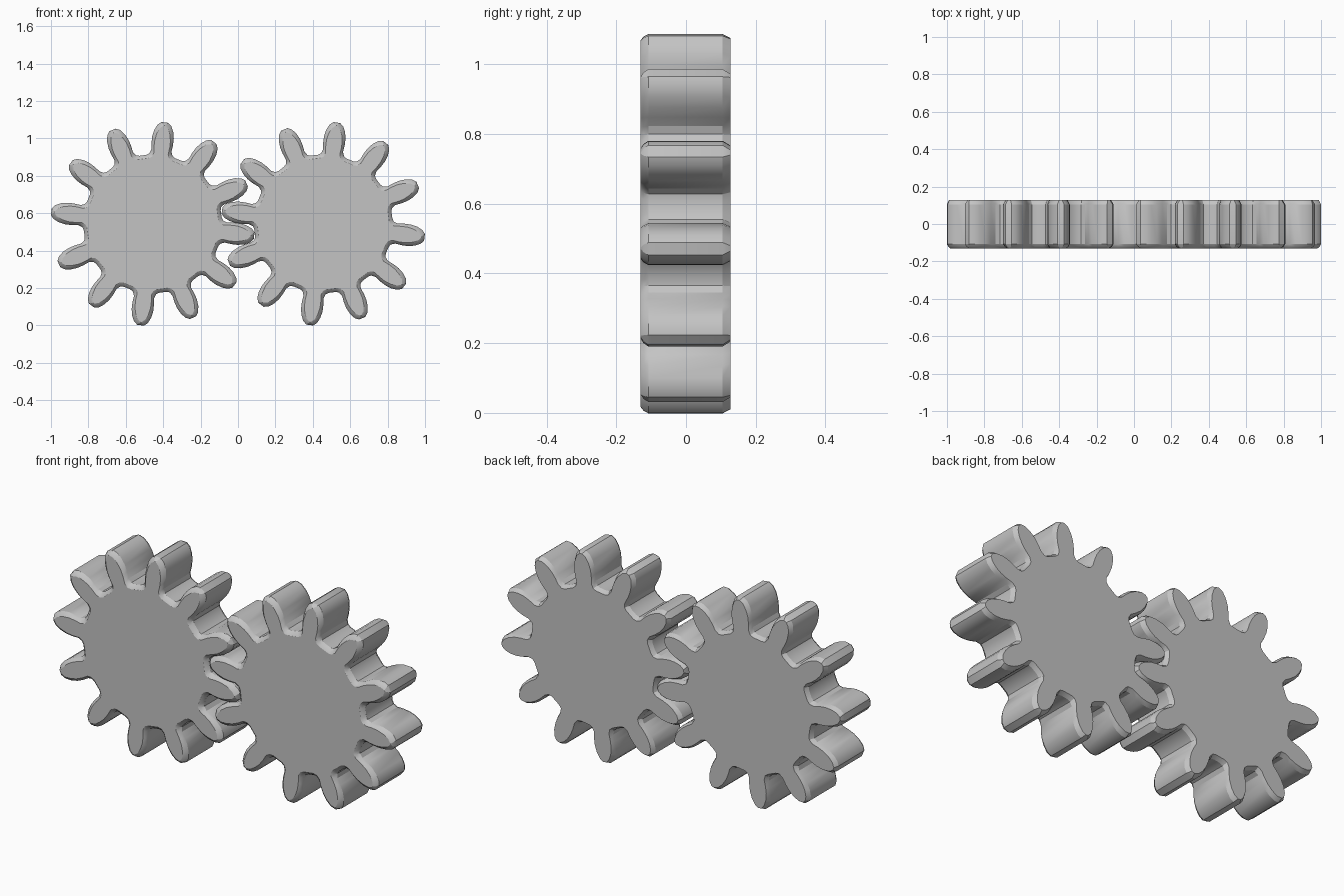
import bpy, bmesh, math

cube = bpy.data.objects.get("Cube")
if cube:
    bpy.data.objects.remove(cube, do_unlink=True)

TEETH = 12
# Half of one tooth: (radius, half width), root fillet to rounded tip
FLANK = [(0.362, 0.078), (0.372, 0.062), (0.395, 0.054), (0.43, 0.058), (0.465, 0.058),
         (0.50, 0.051), (0.53, 0.037), (0.546, 0.018)]
# Section through the thickness: (y, inset of the outline)
SECTION = [(-0.13, 0.016), (-0.122, 0.007), (-0.108, 0), (0.105, 0), (0.127, 0.01)]

steel = bpy.data.materials.new("plain grey")
steel.use_nodes = True
grey = (0.55, 0.55, 0.55, 1)
steel.diffuse_color = grey
steel.node_tree.nodes["Principled BSDF"].inputs["Base Color"].default_value = grey


def outline(phase, inset):
    """Points (x, z) around the toothed edge, shrunk by inset."""
    half = [(r - inset, w - inset) for r, w in FLANK]
    tooth = [(r, -w) for r, w in half] + [(r, w) for r, w in reversed(half)]
    points = []
    for i in range(TEETH):
        a = phase + i * math.tau / TEETH
        c, s = math.cos(a), math.sin(a)
        points += [(r * c - t * s, r * s + t * c) for r, t in tooth]
    return points


def gear(name, x, phase):
    bm = bmesh.new()
    rings = [[bm.verts.new((px, y, pz)) for px, pz in outline(phase, inset)]
             for y, inset in SECTION]
    for a, b in zip(rings, rings[1:]):
        for i in range(len(a)):
            bm.faces.new((a[i - 1], a[i], b[i], b[i - 1]))
    bm.faces.new(rings[0])
    bm.faces.new(rings[-1])
    bmesh.ops.recalc_face_normals(bm, faces=bm.faces)
    mesh = bpy.data.meshes.new(name)
    bm.to_mesh(mesh)
    bm.free()
    mesh.materials.append(steel)
    obj = bpy.data.objects.new(name, mesh)
    obj.location = (x, 0, 0.543)
    bpy.context.collection.objects.link(obj)
    bpy.ops.object.select_all(action='DESELECT')
    obj.select_set(True)
    bpy.context.view_layer.objects.active = obj
    bpy.ops.object.shade_smooth_by_angle(angle=math.radians(25))


# The two meshing gears
gear("right_gear", -0.456, math.radians(23.2))
gear("left_gear", 0.456, math.radians(22.4))
